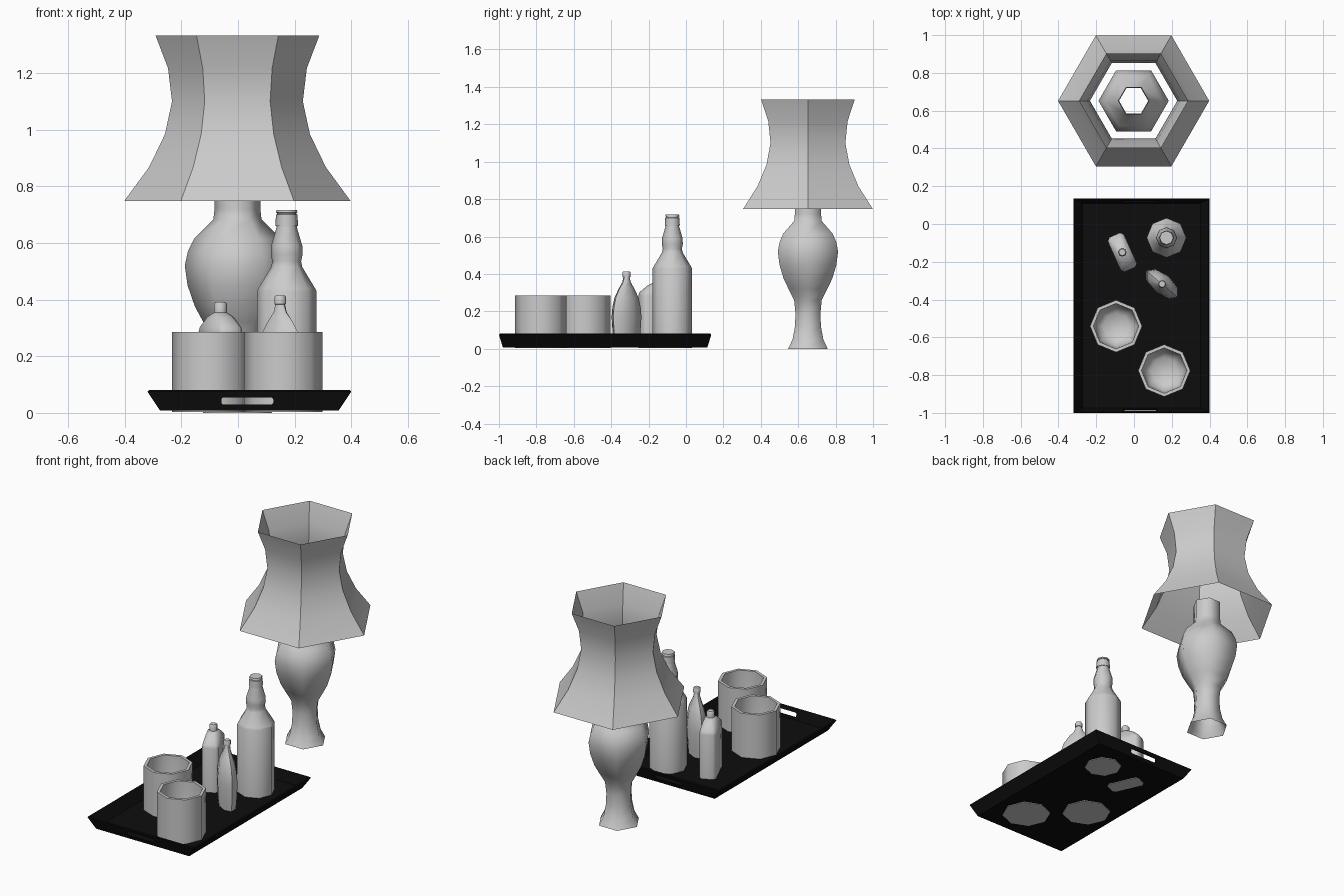
import bpy, bmesh
from math import cos, sin, pi, radians

cube = bpy.data.objects.get("Cube")
if cube:
    bpy.data.objects.remove(cube, do_unlink=True)


def material(name, value):
    m = bpy.data.materials.new(name)
    m.use_nodes = True
    colour = (value, value, value, 1)
    m.diffuse_color = colour
    m.node_tree.nodes["Principled BSDF"].inputs["Base Color"].default_value = colour
    return m


GREY = material("light_grey", 0.6)
BLACK = material("black", 0.004)


def add_object(name, bm, mat):
    bmesh.ops.recalc_face_normals(bm, faces=bm.faces)
    mesh = bpy.data.meshes.new(name)
    bm.to_mesh(mesh)
    bm.free()
    mesh.materials.append(mat)
    ob = bpy.data.objects.new(name, mesh)
    bpy.context.collection.objects.link(ob)
    return ob


def activate(ob):
    bpy.ops.object.select_all(action='DESELECT')
    ob.select_set(True)
    bpy.context.view_layer.objects.active = ob


def loft(name, rings, place, turn=0, caps=True, angle=50):
    """Skin a stack of equal-sized rings, optionally closing both ends."""
    bm = bmesh.new()
    loops = [[bm.verts.new(p) for p in ring] for ring in rings]
    for low, high in zip(loops, loops[1:]):
        n = len(low)
        for i in range(n):
            j = (i + 1) % n
            bm.faces.new((low[i], low[j], high[j], high[i]))
    if caps:
        bm.faces.new(loops[0])
        bm.faces.new(loops[-1])
    ob = add_object(name, bm, GREY)
    ob.location = (*place, 0)
    ob.rotation_euler.z = radians(turn)
    activate(ob)
    bpy.ops.object.shade_smooth_by_angle(angle=radians(angle))
    return ob


def ellipse(rx, ry, z, sides=8):
    return [(rx * cos(2 * pi * i / sides), ry * sin(2 * pi * i / sides), z)
            for i in range(sides)]


def round_rect(a, b, c, z):
    corner = [(a, b - c), (a - c, b)]
    pts = corner + [(-x, y) for x, y in reversed(corner)]
    pts += [(-x, -y) for x, y in pts]
    return [(x, y, z) for x, y in pts]


def lathe(name, profile, place, sides=8, **kw):
    return loft(name, [ellipse(r, r, z, sides) for r, z in profile], place, **kw)


# Lamp: open hexagonal body and flared shade
LAMP = (-0.002, 0.652)
lathe("lamp_body", [(.122, 0), (.095, .05), (.08, .12), (.077, .19), (.085, .26),
                    (.12, .32), (.15, .375), (.176, .45), (.186, .52), (.175, .57),
                    (.153, .615), (.085, .683), (.081, .72), (.081, .83)],
      LAMP, sides=6, caps=False, angle=65)
lathe("lamp_shade", [(.4, .748), (.312, .868), (.256, .984), (.231, 1.1),
                     (.245, 1.217), (.289, 1.332)],
      LAMP, sides=6, caps=False, angle=30)

# Tray: thin tapered pan with a grip slot in each end wall
bm = bmesh.new()
bmesh.ops.create_cube(bm, size=2)
for v in bm.verts:
    top = v.co.z > 0
    v.co.x = .04 + v.co.x * (.36 if top else .315)
    v.co.y = -.4325 + v.co.y * (.5675 if top else .547)
    v.co.z = .075 if top else .008
bmesh.ops.delete(bm, geom=[f for f in bm.faces if f.calc_center_median().z > .07],
                 context='FACES_ONLY')
tray = add_object("tray", bm, BLACK)
solid = tray.modifiers.new("thickness", 'SOLIDIFY')
solid.thickness = .007
solid.use_even_offset = True

bm = bmesh.new()
bmesh.ops.create_cube(bm, size=2)
for v in bm.verts:
    v.co = (.033 + v.co.x * .092, -.43 + v.co.y * .7, .042 + v.co.z * .013)
long_edges = [e for e in bm.edges if abs(e.verts[0].co.y - e.verts[1].co.y) > 1]
bmesh.ops.bevel(bm, geom=long_edges, offset=.009, segments=3, affect='EDGES', profile=.5)
cutter = add_object("slot_cutter", bm, BLACK)
cutter.hide_render = True
cut = tray.modifiers.new("slots", 'BOOLEAN')
cut.object = cutter
cut.operation = 'DIFFERENCE'
cut.solver = 'EXACT'
activate(tray)
for mod in ("thickness", "slots"):
    bpy.ops.object.modifier_apply(modifier=mod)
bpy.data.objects.remove(cutter, do_unlink=True)

# Two thick-walled octagonal cups
for name, place in (("left_cup", (.16, -.776)), ("right_cup", (-.095, -.541))):
    lathe(name, [(.138, .004), (.138, .285), (.12, .285), (.117, .12),
                 (.105, .06), (.07, .03)], place)

# Tall round bottle with cap
lathe("tall_bottle", [(.105, .004), (.105, .43), (.1, .44), (.055, .515), (.051, .535),
                      (.056, .56), (.055, .59), (.036, .655), (.036, .66), (.04, .66),
                      (.038, .7), (.034, .702), (.034, .706), (.038, .708), (.036, .717)],
      (.172, -.073))

# Flat oval bottle
loft("oval_bottle", [ellipse(max(.11 * s, r), max(.055 * s, r), z) for s, r, z in (
    (.85, 0, .014), (.93, 0, .08), (1, 0, .17), (.95, 0, .22), (.8, 0, .275),
    (.5, .02, .325), (.25, .019, .355), (0, .017, .383), (0, .021, .384),
    (0, .021, .408), (0, .017, .414))], (.149, -.318), turn=-40)

# Rectangular flask
loft("flask", [round_rect(*ring) for ring in (
    (.1, .047, .016, .004), (.1, .047, .016, .285), (.095, .045, .016, .302),
    (.055, .036, .02, .338), (.03, .026, .014, .35), (.021, .021, .012, .354),
    (.021, .021, .012, .385), (.016, .016, .009, .392))], (-.062, -.15), turn=-66)
